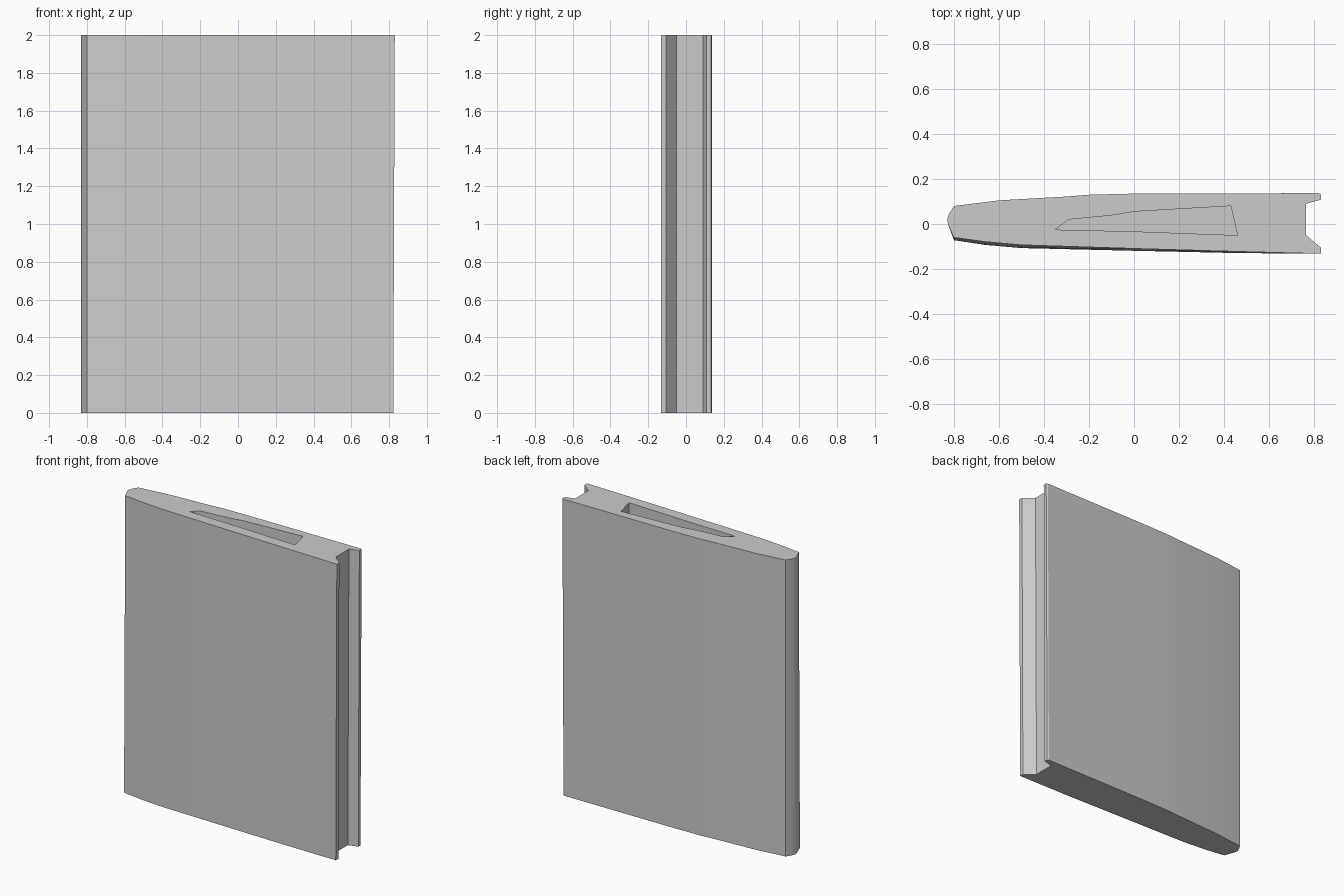
import bpy, bmesh, math

if "Cube" in bpy.data.objects:
    bpy.data.objects.remove(bpy.data.objects["Cube"])

# Outline of the slab seen from above: (x, y, front flare at the base)
OUTLINE = [(-0.83, 0.02, 0), (-0.825, -0.005, 0), (-0.80, -0.06, 0.012), (-0.66, -0.079, 0.014),
           (-0.50, -0.093, 0.014), (0.0, -0.109, 0.01), (0.45, -0.122, 0.007),
           (0.83, -0.132, 0), (0.83, -0.105, 0), (0.765, -0.05, 0), (0.765, 0.09, 0),
           (0.83, 0.108, 0), (0.83, 0.132, 0), (0.82, 0.137, 0), (0.0, 0.135, 0),
           (-0.20, 0.13, 0), (-0.30, 0.122, 0), (-0.60, 0.105, 0), (-0.80, 0.08, 0),
           (-0.822, 0.045, 0)]
# Pocket opening in the top face
POCKET = [(-0.35, -0.025), (0.0, -0.033), (0.46, -0.05), (0.43, 0.08),
          (0.0, 0.055), (-0.10, 0.038), (-0.29, 0.02)]
HEIGHT, POCKET_FLOOR = 2.0, 1.6


def ring(bm, points, z):
    return [bm.verts.new((x, y, z)) for x, y in points]


def walls(bm, low, high):
    for i in range(len(low)):
        j = (i + 1) % len(low)
        bm.faces.new((low[i], low[j], high[j], high[i]))


def loop_edges(bm, verts):
    return [bm.edges.get((verts[i - 1], verts[i])) for i in range(len(verts))]


bm = bmesh.new()

# Outer shell, slightly shorter along the right side at the base
base_pts = [(x - (0.008 if x > 0.5 else 0), y - f) for x, y, f in OUTLINE]
base = ring(bm, base_pts, 0)
top = ring(bm, [(x, y) for x, y, f in OUTLINE], HEIGHT)
walls(bm, base, top)
bm.faces.new(base[::-1])

# Recessed pocket
floor = ring(bm, POCKET, POCKET_FLOOR)
rim = ring(bm, POCKET, HEIGHT)
walls(bm, floor, rim)
bm.faces.new(floor)

# Top face around the pocket
bmesh.ops.triangle_fill(bm, use_beauty=True, use_dissolve=False,
                        edges=loop_edges(bm, top) + loop_edges(bm, rim))
bmesh.ops.recalc_face_normals(bm, faces=bm.faces)

mesh = bpy.data.meshes.new("slab_body")
bm.to_mesh(mesh)
bm.free()
body = bpy.data.objects.new("slab_body", mesh)
bpy.context.collection.objects.link(body)
bpy.context.view_layer.objects.active = body
body.select_set(True)
bpy.ops.object.shade_smooth_by_angle(angle=math.radians(20))
